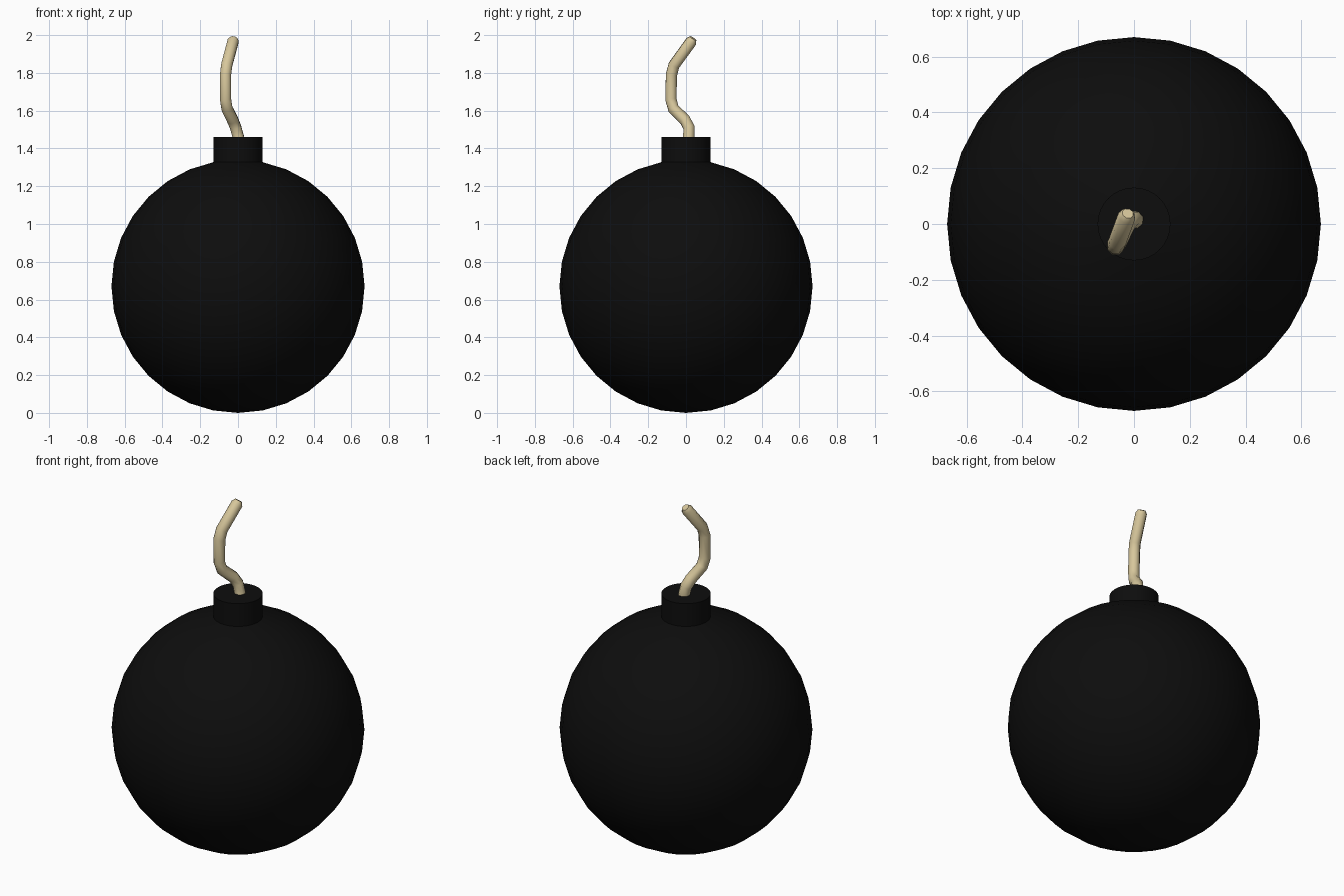
import bpy, bmesh, math
from mathutils import Vector

if "Cube" in bpy.data.objects:
    bpy.data.objects.remove(bpy.data.objects["Cube"])

R = 0.67
NECK_TOP = 1.46


def material(name, color):
    mat = bpy.data.materials.new(name)
    mat.diffuse_color = (*color, 1)
    mat.use_nodes = True
    mat.node_tree.nodes["Principled BSDF"].inputs["Base Color"].default_value = mat.diffuse_color
    return mat


def smooth(obj, angle):
    bpy.ops.object.select_all(action='DESELECT')
    obj.select_set(True)
    bpy.context.view_layer.objects.active = obj
    if obj.type == 'CURVE':
        bpy.ops.object.convert(target='MESH')
    bpy.ops.object.shade_smooth_by_angle(angle=math.radians(angle))


# Round body with the neck extruded from its topmost ring
bm = bmesh.new()
bmesh.ops.create_uvsphere(bm, u_segments=32, v_segments=16, radius=R)
bmesh.ops.translate(bm, verts=bm.verts, vec=(0, 0, R))
pole = max(bm.verts, key=lambda v: v.co.z)
bmesh.ops.delete(bm, geom=[pole], context='VERTS')
rim = [e for e in bm.edges if e.is_boundary]
neck = bmesh.ops.extrude_edge_only(bm, edges=rim)["geom"]
for v in neck:
    if isinstance(v, bmesh.types.BMVert):
        v.co.z = NECK_TOP
bmesh.ops.contextual_create(bm, geom=[e for e in bm.edges if e.is_boundary])
bmesh.ops.recalc_face_normals(bm, faces=bm.faces)
mesh = bpy.data.meshes.new("round_body")
bm.to_mesh(mesh)
bm.free()
body = bpy.data.objects.new("round_body", mesh)
bpy.context.collection.objects.link(body)
mesh.materials.append(material("black_iron", (0.004, 0.004, 0.004)))
smooth(body, 40)

# Bent cord fuse: path points with a radius factor
path = [
    (0.008, 0.012, 1.40, 1), (0.002, 0.015, 1.46, 1), (-0.012, 0.016, 1.51, 1),
    (-0.028, -0.005, 1.55, 1), (-0.058, -0.066, 1.61, 1),
    (-0.066, -0.080, 1.66, 1), (-0.066, -0.077, 1.79, 1),
    (-0.060, -0.064, 1.84, 1), (-0.026, 0.028, 1.967, 1),
    (-0.022, 0.038, 1.983, 0.65),
]
curve = bpy.data.curves.new("fuse", 'CURVE')
curve.dimensions = '3D'
curve.bevel_depth = 0.032
curve.bevel_resolution = 2
curve.use_fill_caps = True
spline = curve.splines.new('POLY')
spline.points.add(len(path) - 1)
for point, (x, y, z, r) in zip(spline.points, path):
    point.co = (x, y, z, 1)
    point.radius = r
curve.materials.append(material("cord", (0.68, 0.57, 0.33)))
fuse = bpy.data.objects.new("fuse", curve)
bpy.context.collection.objects.link(fuse)
smooth(fuse, 60)
